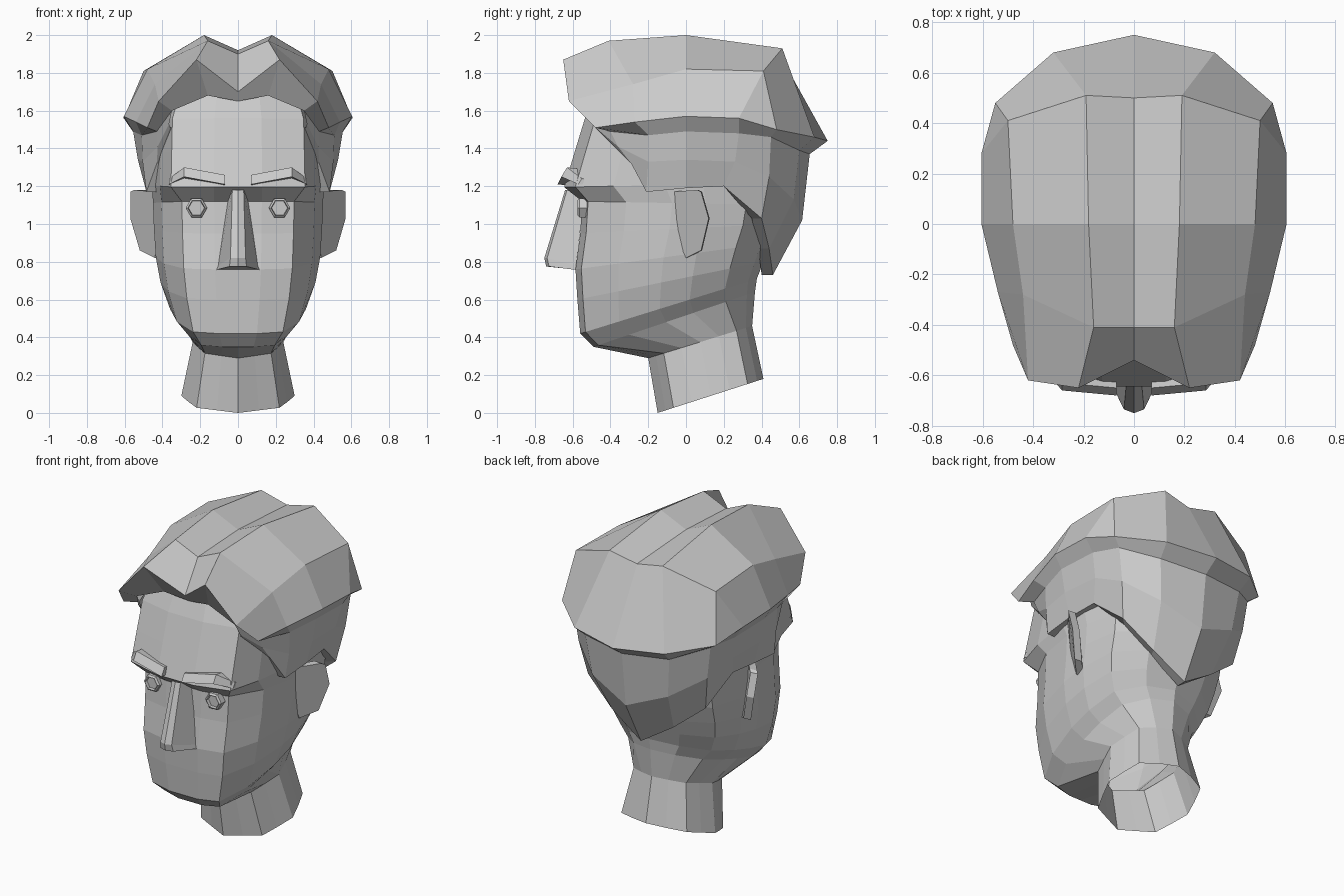
import bpy, bmesh, math


def part(name, lofts, closed=False, caps=False):
    """Skin each list of strips into faces, on both sides of x = 0."""
    bm = bmesh.new()
    for s in (1, -1):
        for strips in lofts:
            g = [[bm.verts.new((s * x, y, z)) for x, y, z in st] for st in strips]
            n = len(g[0])
            for a, b in zip(g, g[1:]):
                for i in range(n if closed else n - 1):
                    j = (i + 1) % n
                    bm.faces.new((a[i], a[j], b[j], b[i]))
            if caps:
                bm.faces.new(g[0])
                bm.faces.new(g[-1])
    bmesh.ops.remove_doubles(bm, verts=bm.verts[:], dist=0.002)
    bmesh.ops.recalc_face_normals(bm, faces=bm.faces[:])
    me = bpy.data.meshes.new(name)
    bm.to_mesh(me)
    bm.free()
    ob = bpy.data.objects.new(name, me)
    bpy.context.collection.objects.link(ob)
    return ob


def ring(section, zf, zb, yf, yb, w):
    """Half outline, front to back, tilted from height zf to zb."""
    return [(u * w, yf + (yb - yf) * v, zf + (zb - zf) * v) for u, v in section]


# Head and neck: tilted half rings from the open neck base to the crown
neck = [(0, 0), (.37, .075), (.73, .15), (.87, .32), (1, .5), (.9, .68), (.78, .85), (.4, .94), (0, 1)]
face = [(0, 0), (.28, 0), (.66, .03), (.9, .22), (1, .45), (1, .62), (.9, .82), (.5, .95), (0, 1)]
forehead = face[:2] + [(.78, .05), (.91, .22)] + face[4:]
rings = [ring(neck, *r) for r in [
    (.00, .18, -.15, .41, .30),
    (.29, .46, -.20, .35, .24)]]
rings += [ring(face, *r) for r in [
    (.35, .64, -.49, .365, .295),
    (.42, .71, -.56, .375, .36),
    (.60, .80, -.575, .41, .41),
    (.76, .90, -.585, .45, .435),
    (.95, 1.0, -.56, .49, .445),
    (1.12, 1.10, -.55, .51, .45)]]
rings += [ring(forehead, *r) for r in [
    (1.195, 1.22, -.645, .54, .455),
    (1.38, 1.38, -.59, .56, .45),
    (1.56, 1.50, -.535, .56, .445),
    (1.69, 1.62, -.48, .52, .40)]]
part("head", [rings])

# Hair top: strips running front to back (parting, ridge, side, rim)
parting = [(0, -.54, 1.70), (0, -.41, 1.90), (0, 0, 1.92), (0, .50, 1.89), (0, .75, 1.44)]
ridge = [(.22, -.65, 1.87), (.16, -.41, 1.97), (.18, 0, 2.0), (.19, .51, 1.93), (.32, .68, 1.46)]
side = [(.42, -.62, 1.65), (.44, -.28, 1.74), (.48, 0, 1.82), (.50, .41, 1.81), (.55, .48, 1.50)]
rim = [(.48, -.48, 1.51), (.54, -.27, 1.54), (.605, 0, 1.57), (.605, .28, 1.56), (.55, .48, 1.50)]
edge = [parting[0], ridge[0], side[0]] + rim + [ridge[4], parting[4]]
under = [(0, -.50, 1.65), (.16, -.53, 1.68), (.35, -.53, 1.60), (.43, -.40, 1.49), (.51, -.20, 1.47),
         (.555, 0, 1.49), (.55, .28, 1.48), (.49, .45, 1.46), (.30, .60, 1.39), (0, .655, 1.37)]

# Hair sides and nape: from under the rim down to the hairline, then turned in
middle = [(.365, -.50, 1.53), (.425, -.36, 1.41), (.505, -.20, 1.33), (.53, 0, 1.34), (.515, .26, 1.33),
          (.46, .44, 1.25), (.27, .57, 1.13), (0, .615, 1.02)]
hairline = [(.36, -.48, 1.51), (.43, -.29, 1.32), (.485, -.21, 1.17), (.49, 0, 1.19), (.475, .20, 1.20),
            (.42, .40, 1.03), (.22, .44, .87), (0, .46, .73)]
turned = [(x * .87, y * .87 if y > .3 else y, z) for x, y, z in hairline]
part("hair", [[parting, ridge, side, rim], [edge, under], [under[2:], middle, hairline, turned]])

# Nose
part("nose", [[
    [(0, -.64, 1.18), (.03, -.63, 1.18), (.05, -.54, 1.15)],
    [(0, -.75, .82), (.04, -.735, .82), (.105, -.58, .78)],
    [(0, -.74, .775), (.045, -.725, .775), (.115, -.58, .757)],
    [(0, -.57, .757), (.05, -.57, .757), (.11, -.57, .757)]]])

# Ears: thin plates standing out towards the back
ear = [(.43, -.09, 1.17), (.55, .06, 1.18), (.57, .08, 1.17), (.57, .12, 1.03),
       (.52, .08, .86), (.44, 0, .82), (.42, -.08, 1.0)]
part("ears", [[ear, [(x - .05, y + .005, z) for x, y, z in ear]]], closed=True, caps=True)

# Eyebrows: a bar swept through three stations, tapering outwards
stations = [(.07, -.68, 1.21, 1), (.285, -.66, 1.25, 1), (.365, -.57, 1.21, .6)]
bar = [(0, 0), (.03, .05), (.10, .04), (.10, -.01)]
part("eyebrows", [[[(x, y + a * k, z + b * k) for a, b in bar] for x, y, z, k in stations]],
     closed=True, caps=True)


# Eyes: hexagonal discs with a recessed iris
def hexagon(r, y):
    return [(.22 + r * math.cos(i * math.pi / 3), y, 1.085 + r * math.sin(i * math.pi / 3)) for i in range(6)]


part("eyes", [[hexagon(.057, -.50), hexagon(.057, -.565), hexagon(.045, -.575), hexagon(.042, -.555)]],
     closed=True, caps=True)
